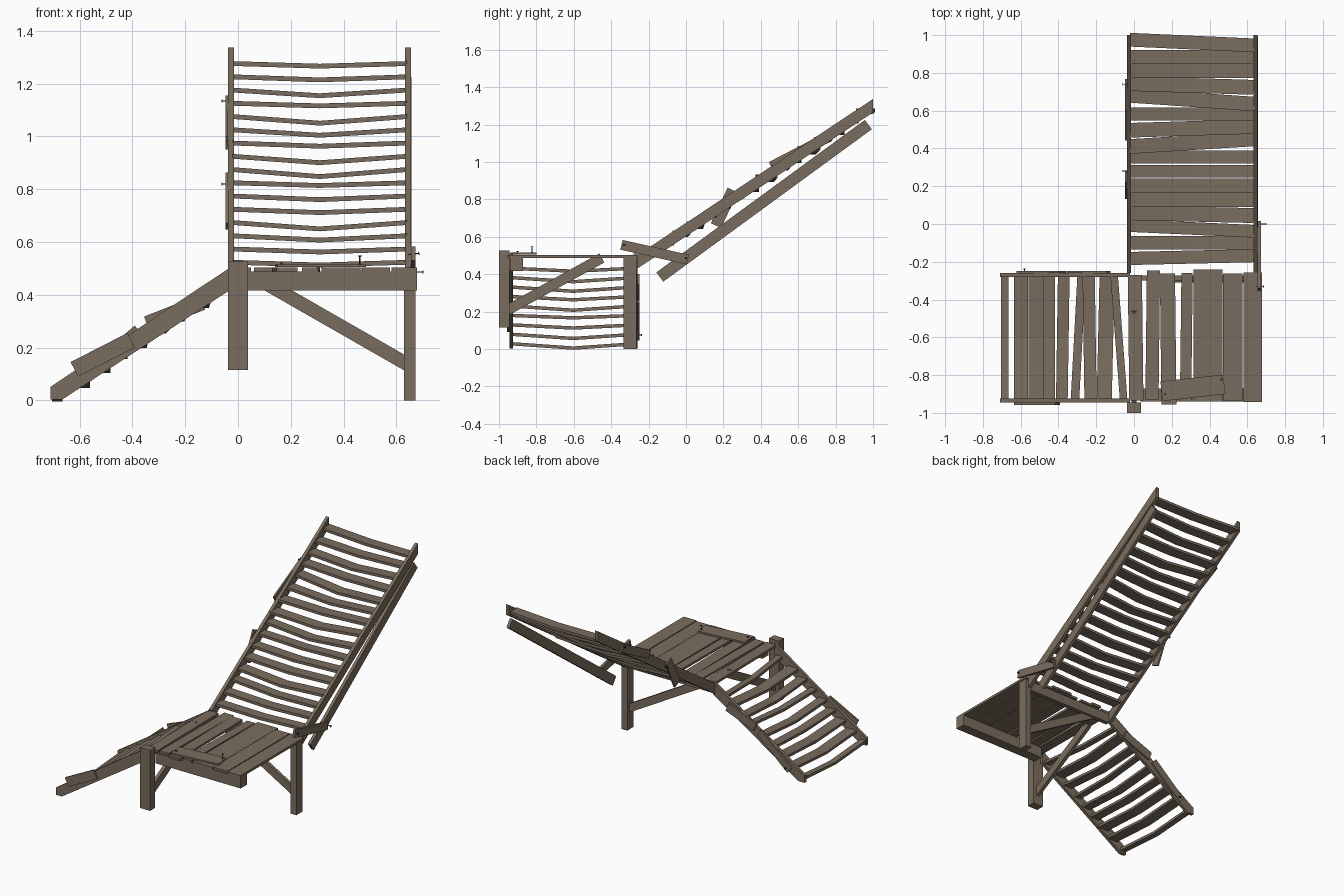
import bpy, math, random
from mathutils import Vector, Matrix

random.seed(4)
cube = bpy.data.objects.get("Cube")
if cube:
    bpy.data.objects.remove(cube, do_unlink=True)


def material(name, colour):
    m = bpy.data.materials.new(name)
    m.use_nodes = True
    m.diffuse_color = (*colour, 1)
    m.node_tree.nodes["Principled BSDF"].inputs["Base Color"].default_value = (*colour, 1)
    return m


WOOD = material("weathered wood", (0.195, 0.152, 0.113))
IRON = material("dark iron", (0.04, 0.036, 0.032))


def make(name, verts, faces, mat=WOOD):
    mesh = bpy.data.meshes.new(name)
    mesh.from_pydata(verts, [], faces)
    mesh.materials.append(mat)
    mesh.validate()
    obj = bpy.data.objects.new(name, mesh)
    bpy.context.scene.collection.objects.link(obj)
    return obj


def prism(name, plane, pts, lo, hi):
    """Extrude a side profile: plane 'xz' along y, 'yz' along x, 'xy' along z."""
    place = {"xz": lambda u, v, w: (u, w, v),
             "yz": lambda u, v, w: (w, u, v),
             "xy": lambda u, v, w: (u, v, w)}[plane]
    n = len(pts)
    # keep normals outward whichever way the profile winds
    area = sum(pts[i][0] * pts[(i + 1) % n][1] - pts[(i + 1) % n][0] * pts[i][1] for i in range(n))
    if (area < 0) != (plane == "xz"):
        pts = pts[::-1]
    verts = [place(u, v, w) for w in (lo, hi) for u, v in pts]
    faces = [tuple(reversed(range(n))), tuple(range(n, 2 * n))]
    faces += [(i, (i + 1) % n, (i + 1) % n + n, i + n) for i in range(n)]
    return make(name, verts, faces)


def box(name, x, y, z):
    return prism(name, "xy", [(x[0], y[0]), (x[1], y[0]), (x[1], y[1]), (x[0], y[1])], *z)


def beam(name, plane, a, b, width, lo, hi):
    """Straight board whose centre line runs from a to b in the plane."""
    a, b = Vector(a), Vector(b)
    d = (b - a).normalized()
    n = Vector((-d.y, d.x)) * width / 2
    return prism(name, plane, [tuple(p) for p in (a - n, b - n, b + n, a + n)], lo, hi)


def slat(name, axis, start, end, pos, z, depth, sag, yaw, thick=0.018):
    """Worn slat, bent downward in the middle; axis is its long direction."""
    verts = []
    for t in (0, 0.28, 0.5, 0.75, 1):
        u = start + (end - start) * t
        drop = sag * (1 - abs(2 * t - 1))
        c = pos + yaw * (t - 0.5)
        for s, h in ((-1, -1), (1, -1), (1, 1), (-1, 1)):
            v, w = c + s * depth / 2, z - drop + h * thick / 2
            verts.append((u, v, w) if axis == "x" else (v, u, w))
    faces = [(0, 3, 2, 1), (16, 17, 18, 19)]
    for k in range(0, 16, 4):
        faces += [(k + i, k + (i + 1) % 4, k + 4 + (i + 1) % 4, k + 4 + i) for i in range(4)]
    if axis == "y":
        faces = [f[::-1] for f in faces]
    make(name, verts, faces)


def nail(name, at, direction, length=0.045):
    """Square shank with a flat head."""
    turn = Vector(direction).to_track_quat("Z", "Y").to_matrix().to_4x4()
    place = Matrix.Translation(at) @ turn
    verts, faces = [], []
    for r, h in ((0.003, 0), (0.003, length), (0.008, length), (0.008, length + 0.004)):
        for i in range(4):
            a = math.pi / 4 + i * math.pi / 2
            verts.append(place @ Vector((r * math.cos(a), r * math.sin(a), h)))
    for k in (0, 4, 8):
        faces += [(k + i, k + (i + 1) % 4, k + 4 + (i + 1) % 4, k + 4 + i) for i in range(4)]
    faces += [(3, 2, 1, 0), (12, 13, 14, 15)]
    make(name, verts, faces, IRON)


# Long back flight: plumb-cut side rails and sagging slats
rail = [(-0.26, 0.43), (1, 1.265), (1, 1.337), (-0.26, 0.502)]
for side, lo, hi in (("right", -0.037, -0.015), ("left", 0.633, 0.655)):
    prism("back_rail_" + side, "yz", rail, lo, hi)
yaws = {0: 0.015, 2: -0.03, 3: -0.015, 8: 0.04, 9: 0.02, 11: -0.045, 12: -0.02, 15: -0.03}
for i in range(16):
    y = -0.175 + i * 0.0757
    z = 0.467 + (y + 0.26) * 0.663
    slat("back_slat", "x", -0.02, 0.64, y, z, random.uniform(0.066, 0.08),
         random.uniform(0.008, 0.028), yaws.get(i, 0))
beam("back_support_beam", "yz", (-0.14, 0.385), (0.975, 1.2), 0.062, 0.636, 0.657)

# Mending boards nailed on the back flight
beam("back_patch_upper", "yz", (0.455, 0.975), (0.755, 1.13), 0.055, -0.048, -0.037)
beam("back_patch_lower", "yz", (0.16, 0.66), (0.25, 0.85), 0.06, -0.048, -0.037)
beam("joint_board", "yz", (-0.345, 0.557), (0.01, 0.478), 0.053, 0.655, 0.672)
for name, at, way in (("nail_joint_back", (0.66, 0.0, 0.487), (1, 0, 0)),
                      ("nail_joint_front", (0.645, -0.33, 0.553), (1, 0, 0.1)),
                      ("nail_patch_upper", (-0.02, 0.74, 1.135), (-1, 0, 0)),
                      ("nail_patch_lower", (-0.02, 0.28, 0.82), (-1, 0, 0))):
    nail(name, at, way, 0.038)

# Short side flight: rails cut flat at the ground
rail = [(-0.665, 0.004), (-0.02, 0.425), (-0.02, 0.51), (-0.71, 0.052), (-0.71, 0.004)]
for side, lo, hi in (("front", -0.945, -0.925), ("back", -0.28, -0.26)):
    prism("side_rail_" + side, "xz", rail, lo, hi)
# centre, depth and twist of each slat
side_slats = [(-0.684, 0.04, 0), (-0.598, 0.075, 0), (-0.52, 0.075, 0), (-0.45, 0.062, 0),
              (-0.377, 0.062, 0.01), (-0.295, 0.045, 0.035), (-0.235, 0.065, -0.01),
              (-0.15, 0.08, 0.015), (-0.08, 0.04, -0.05)]
for i, (x, depth, yaw) in enumerate(side_slats):
    slat("side_slat", "y", -0.93, -0.275, x, 0.028 + i * 0.0505, depth,
         random.uniform(0.008, 0.024), yaw)
beam("side_patch_front", "xz", (-0.62, 0.118), (-0.405, 0.228), 0.062, -0.957, -0.945)
beam("side_patch_low", "xz", (-0.605, 0.065), (-0.375, 0.265), 0.05, -0.26, -0.248)
beam("side_patch_high", "xz", (-0.345, 0.29), (-0.135, 0.372), 0.06, -0.26, -0.248)
nail("nail_side_patch", (-0.58, -0.27, 0.075), (0, 1, 0), 0.03)

# Landing planks: x range and y range
planks = [(-0.025, 0.05, -0.935, -0.27), (0.06, 0.13, -0.93, -0.245), (0.145, 0.225, -0.955, -0.262),
          (0.243, 0.303, -0.94, -0.26), (0.316, 0.468, -0.94, -0.24), (0.47, 0.575, -0.935, -0.262),
          (0.581, 0.678, -0.943, -0.258)]
for i, (x0, x1, y0, y1) in enumerate(planks):
    skew = 0.008 * (-1) ** i if i < 4 else 0
    prism("landing_plank", "xy", [(x0, y0), (x1, y0), (x1 - skew, y1), (x0 - skew, y1)], 0.488, 0.504)

# Landing frame, legs and diagonal braces
box("front_beam", (0.035, 0.678), (-0.94, -0.872), (0.416, 0.489))
box("back_beam", (-0.02, 0.64), (-0.3, -0.272), (0.425, 0.489))
box("front_leg", (-0.038, 0.038), (-1, -0.945), (0.115, 0.527))
box("back_leg", (0.628, 0.672), (-0.333, -0.265), (0, 0.489))
beam("front_leg_brace", "yz", (-0.96, 0.205), (-0.45, 0.487), 0.055, -0.012, 0.012)
beam("back_leg_brace", "xz", (0.645, 0.135), (0.1, 0.447), 0.052, -0.31, -0.288)

# Loose board lying on the landing
prism("loose_board", "xy", [(0.15, -0.938), (0.485, -0.9), (0.47, -0.798), (0.14, -0.833)], 0.505, 0.516)
nail("nail_loose_board", (0.46, -0.825, 0.505), (0.05, 0.05, 1), 0.04)
nail("nail_loose_board_corner", (0.165, -0.9, 0.505), (0, 0, 1), 0.014)
